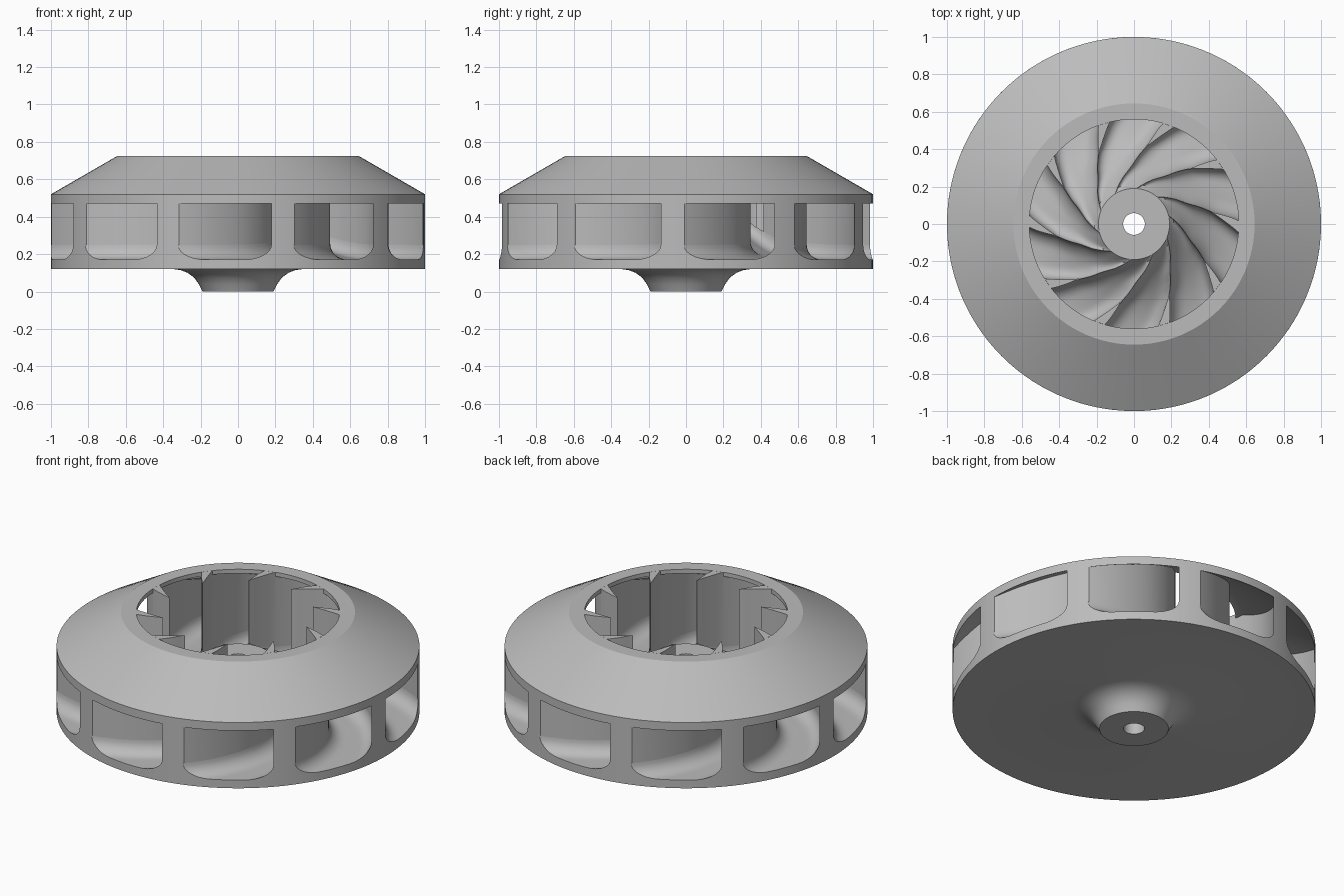
import bpy
import bmesh
from math import radians, pi, sin, cos, sqrt

BLADES = 10
PITCH = 2 * pi / BLADES
EYE_R, TIP_R, HUB_R = 0.56, 0.42, 0.19
TOP = 0.725
COLS = 18

old = bpy.data.objects.get("Cube")
if old:
    bpy.data.objects.remove(old, do_unlink=True)

metal = bpy.data.materials.new("grey metal")
metal.use_nodes = True
GREY = (0.5, 0.5, 0.5, 1)
metal.diffuse_color = GREY
metal.node_tree.nodes["Principled BSDF"].inputs["Base Color"].default_value = GREY


def finish(bm, name, closed):
    if closed:
        bmesh.ops.recalc_face_normals(bm, faces=bm.faces)
    mesh = bpy.data.meshes.new(name)
    bm.to_mesh(mesh)
    bm.free()
    mesh.materials.append(metal)
    obj = bpy.data.objects.new(name, mesh)
    bpy.context.collection.objects.link(obj)
    bpy.ops.object.select_all(action="DESELECT")
    obj.select_set(True)
    bpy.context.view_layer.objects.active = obj
    bpy.ops.object.shade_smooth_by_angle(angle=radians(30))
    return obj


def polar(bm, r, a, z):
    return bm.verts.new((r * cos(a), r * sin(a), z))


def quads(bm, grid):
    for row, nxt in zip(grid, grid[1:]):
        for j in range(len(row) - 1):
            bm.faces.new((row[j], nxt[j], nxt[j + 1], row[j + 1]))


def revolve(name, profile, steps=120):
    """Spin a closed (radius, height) loop round the z axis."""
    bm = bmesh.new()
    rings = [[polar(bm, r, 2 * pi * i / steps, z) for r, z in profile] for i in range(steps)]
    for i in range(steps):
        a, b = rings[i], rings[(i + 1) % steps]
        for j in range(len(profile)):
            k = (j + 1) % len(profile)
            bm.faces.new((a[j], b[j], b[k], a[k]))
    return finish(bm, name, True)


# Sweep of one channel wall: radius and angle in degrees
SWEEP = [(0.19, -22), (0.215, -31), (0.3, -51), (0.42, -63.5), (0.56, -70),
         (0.65, -77), (0.75, -85.5), (0.85, -95), (1.0, -108.7)]


def linear(r):
    pair = next((p for p in zip(SWEEP, SWEEP[1:]) if r <= p[1][0]), (SWEEP[-2], SWEEP[-1]))
    (r0, a0), (r1, a1) = pair
    return radians(a0 + (a1 - a0) * (r - r0) / (r1 - r0))


def wall_start(r):
    return sum(linear(r + d) for d in (-0.02, 0, 0.02)) / 3


def wall_end(r):
    u = min(1, max(0, (r - TIP_R) / 0.2))
    return wall_start(r) + PITCH - radians(7) * (1 - (1 - u) ** 2)


def floor_z(r):
    return 0.17 + 0.27 * ((1 - r) / 0.81) ** 4


def ceiling_z(r):
    return TOP if r <= EYE_R else min(0.7, 0.47 + 0.577 * (1 - r))


def channel_row(r):
    """Angles and heights across a channel floor, rounded up at both walls."""
    a0, a1 = wall_start(r), wall_end(r)
    slope = r * (wall_start(r + 0.01) - wall_start(r - 0.01)) / 0.02
    width = r * (a1 - a0) / sqrt(1 + slope * slope)
    fillet = min(0.08 * min(1, (r - HUB_R) / 0.08), 0.45 * width)
    row = []
    for j in range(COLS + 1):
        s = 0.5 - 0.5 * cos(pi * j / COLS)
        inset = max(0, fillet - width * min(s, 1 - s))
        z = floor_z(r) + fillet - sqrt(max(0, fillet ** 2 - inset ** 2))
        row.append((a0 + (a1 - a0) * s, z))
    return row


# Base plate with concave boss, hub and bore
revolve("base_and_hub", [(0.058, 0), (0.19, 0), (0.21, 0.04), (0.235, 0.075), (0.27, 0.1),
                         (0.305, 0.114), (0.345, 0.12), (1, 0.12), (0.995, 0.13), (0.345, 0.15),
                         (0.19, 0.2), (HUB_R, 0.445), (0.058, 0.445)])

# Conical shroud with flat ring round the eye
revolve("shroud", [(1, 0.47), (0.6, 0.7), (EYE_R, 0.7), (EYE_R, TOP), (0.645, TOP), (1, 0.52)])

# Swept channel floors
bm = bmesh.new()
radii = [HUB_R + (1 - HUB_R) * i / 36 for i in range(37)]
for k in range(BLADES):
    quads(bm, [[polar(bm, r, a + k * PITCH, z) for a, z in channel_row(r)] for r in radii])
finish(bm, "channel_floors", False)

# Blades: closed wedges from the inner tip to the rim
bm = bmesh.new()
inner = [TIP_R + (EYE_R - TIP_R) * i / 8 for i in range(9)]
outer = [EYE_R + 0.001 + (0.996 - EYE_R) * i / 20 for i in range(21)]
for k in range(BLADES):
    rings = []
    for r in inner + outer:
        near = wall_end(r) + k * PITCH
        far = wall_start(r) + (k + 1) * PITCH
        if far - near < 0.001:
            far = near + 0.001
        low = floor_z(r) - 0.01
        high = ceiling_z(r) + (0.012 if r > EYE_R else 0)
        rings.append([polar(bm, r, near, low), polar(bm, r, far, low),
                      polar(bm, r, far, high), polar(bm, r, near, high)])
    quads(bm, [ring + ring[:1] for ring in rings])
    bm.faces.new(rings[0])
    bm.faces.new(rings[-1])
finish(bm, "blades", True)

# Outer rim with one outlet window per channel
bm = bmesh.new()


def band(columns):
    """Vertical strip on the rim from (angle, bottom, top) columns."""
    pairs = [[polar(bm, 1, a, lo), polar(bm, 1, a, hi)] for a, lo, hi in columns]
    quads(bm, pairs)


for k in range(BLADES):
    turn = k * PITCH
    row = channel_row(1)
    band([(a + turn, 0.12, z) for a, z in row])
    band([(a + turn, 0.47, 0.52) for a, z in row])
    start, end = wall_end(1), wall_start(1) + PITCH
    band([(start + (end - start) * i / 4 + turn, 0.12, 0.52) for i in range(5)])
bmesh.ops.remove_doubles(bm, verts=bm.verts, dist=0.0005)
finish(bm, "outer_rim", False)
